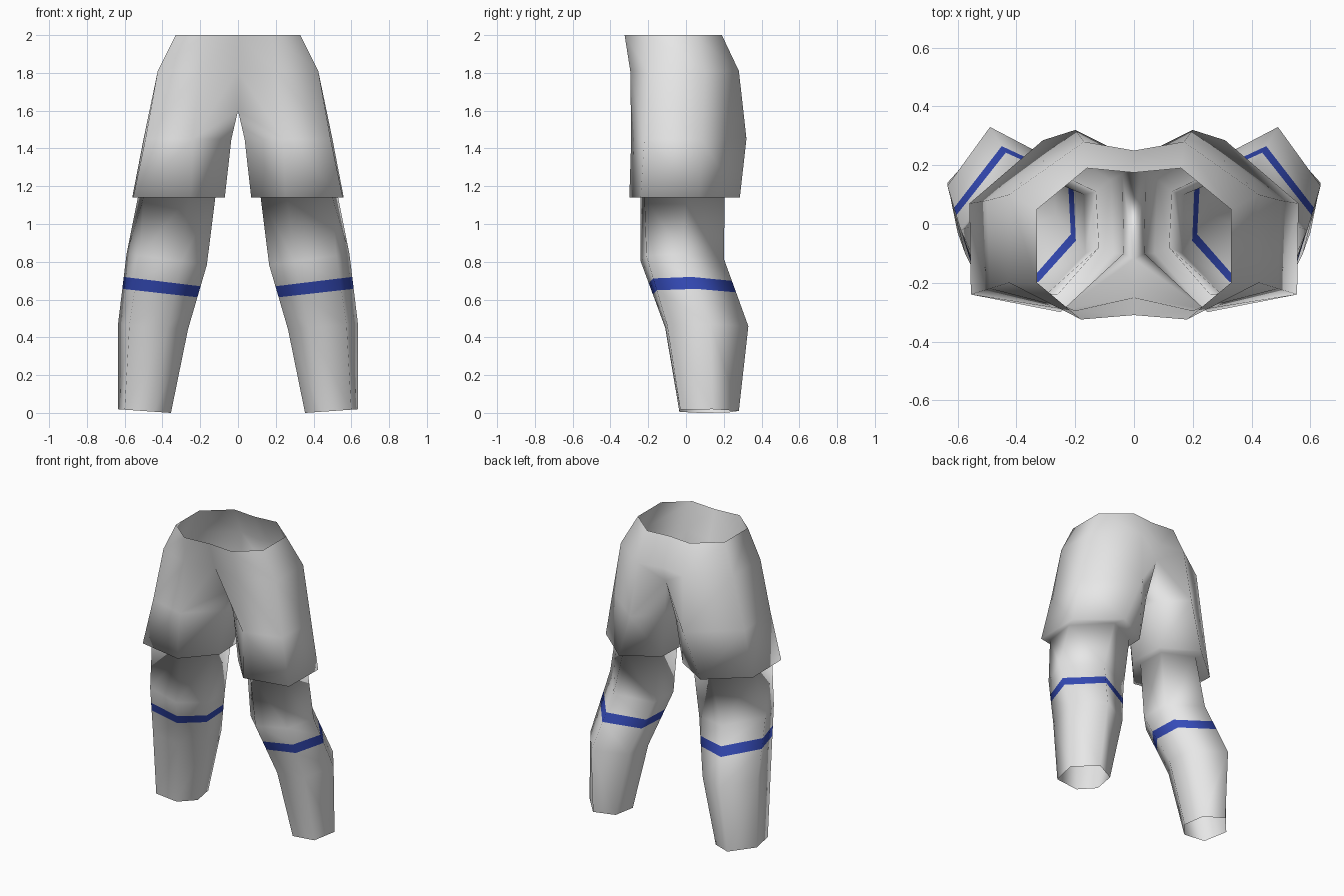
import bpy
import bmesh
from mathutils import Vector

if "Cube" in bpy.data.objects:
    bpy.data.objects.remove(bpy.data.objects["Cube"], do_unlink=True)


def make_material(name, colour):
    mat = bpy.data.materials.new(name)
    mat.use_nodes = True
    mat.diffuse_color = colour
    mat.node_tree.nodes["Principled BSDF"].inputs["Base Color"].default_value = colour
    return mat


fabric = make_material("light grey fabric", (0.8, 0.8, 0.8, 1))
stripe_blue = make_material("blue stripe", (0.035, 0.07, 0.48, 1))


def outline(points, height, tilt=0):
    """Turn plan points into a ring; tilt raises it towards the outside."""
    return [Vector((x, y, height + tilt * x)) for x, y in points]


def blend(ring_a, ring_b, factor):
    return [a.lerp(b, factor) for a, b in zip(ring_a, ring_b)]


def add_ring(bm, ring):
    return [bm.verts.new(p) for p in ring]


def bridge(bm, upper, lower, closed=True, material=0):
    count = len(upper)
    for i in range(count if closed else count - 1):
        j = (i + 1) % count
        face = bm.faces.new((upper[i], upper[j], lower[j], lower[i]))
        face.material_index = material


# Half rings of the body run from front centre round the side to back centre
waist_ring = outline([(0, -.31), (.18, -.325), (.33, -.2), (.33, .05), (.16, .19), (0, .175)], 2)
hip_ring = outline([(0, -.25), (.2, -.295), (.425, -.2), (.425, .1), (.17, .28), (0, .25)], 1.81)

# Leg rings run front, outer front, outer back, back, inner back, inner front
thigh_ring = outline([(.24, -.29), (.49, -.22), (.5, .08), (.2, .32), (.04, .17), (.035, -.1)], 1.45)
hem_ring = outline([(.25, -.3), (.555, -.24), (.56, .07), (.31, .285), (.08, .15), (.07, -.1)], 1.14)
cuff_ring = outline([(.26, -.24), (.5, -.22), (.53, .0), (.33, .205), (.13, .11), (.12, -.08)], 1.14)
knee_ring = outline([(.3, -.24), (.52, -.21), (.59, -.02), (.41, .2), (.17, .1), (.165, -.1)], .76, .14)
calf_ring = outline([(.375, -.11), (.575, -.1), (.635, .13), (.49, .33), (.28, .22), (.265, .03)], .42, .08)
ankle_ring = outline([(.44, -.035), (.6, -.03), (.635, .14), (.51, .28), (.38, .22), (.355, .07)], -.025, .07)

# Shorts: body and short legs
bm = bmesh.new()
waist, hip, thigh, hem = [add_ring(bm, r) for r in (waist_ring, hip_ring, thigh_ring, hem_ring)]
bridge(bm, waist, hip, closed=False)
bridge(bm, hip[1:5], thigh[:4], closed=False)
bridge(bm, thigh, hem)

# Crotch, joining the body to the inner thighs
crotch_front = bm.verts.new((0, -.12, 1.6))
crotch_back = bm.verts.new((0, .22, 1.71))
front, back, inner_back, inner_front = thigh[0], thigh[3], thigh[4], thigh[5]
for corners in ((hip[0], hip[1], front, crotch_front),
                (crotch_front, front, inner_front),
                (hip[4], hip[5], crotch_back, back),
                (back, crotch_back, inner_back),
                (crotch_front, inner_front, inner_back, crotch_back)):
    bm.faces.new(corners)

# Lower legs: hem underside, knee, stripe, calf and open ankle
stripe_top = blend(knee_ring, calf_ring, .33)
stripe_bottom = blend(knee_ring, calf_ring, .5)
rings = [hem] + [add_ring(bm, r) for r in (cuff_ring, knee_ring, stripe_top,
                                           stripe_bottom, calf_ring, ankle_ring)]
for index, (upper, lower) in enumerate(zip(rings, rings[1:])):
    bridge(bm, upper, lower, material=1 if index == 3 else 0)

# Smooth half model, mirrored across x
bmesh.ops.recalc_face_normals(bm, faces=bm.faces)
for face in bm.faces:
    face.smooth = True
mesh = bpy.data.meshes.new("shorts_and_lower_legs")
bm.to_mesh(mesh)
bm.free()
mesh.materials.append(fabric)
mesh.materials.append(stripe_blue)
legs = bpy.data.objects.new("shorts_and_lower_legs", mesh)
bpy.context.collection.objects.link(legs)
mirror = legs.modifiers.new("mirror", "MIRROR")
mirror.use_clip = True
